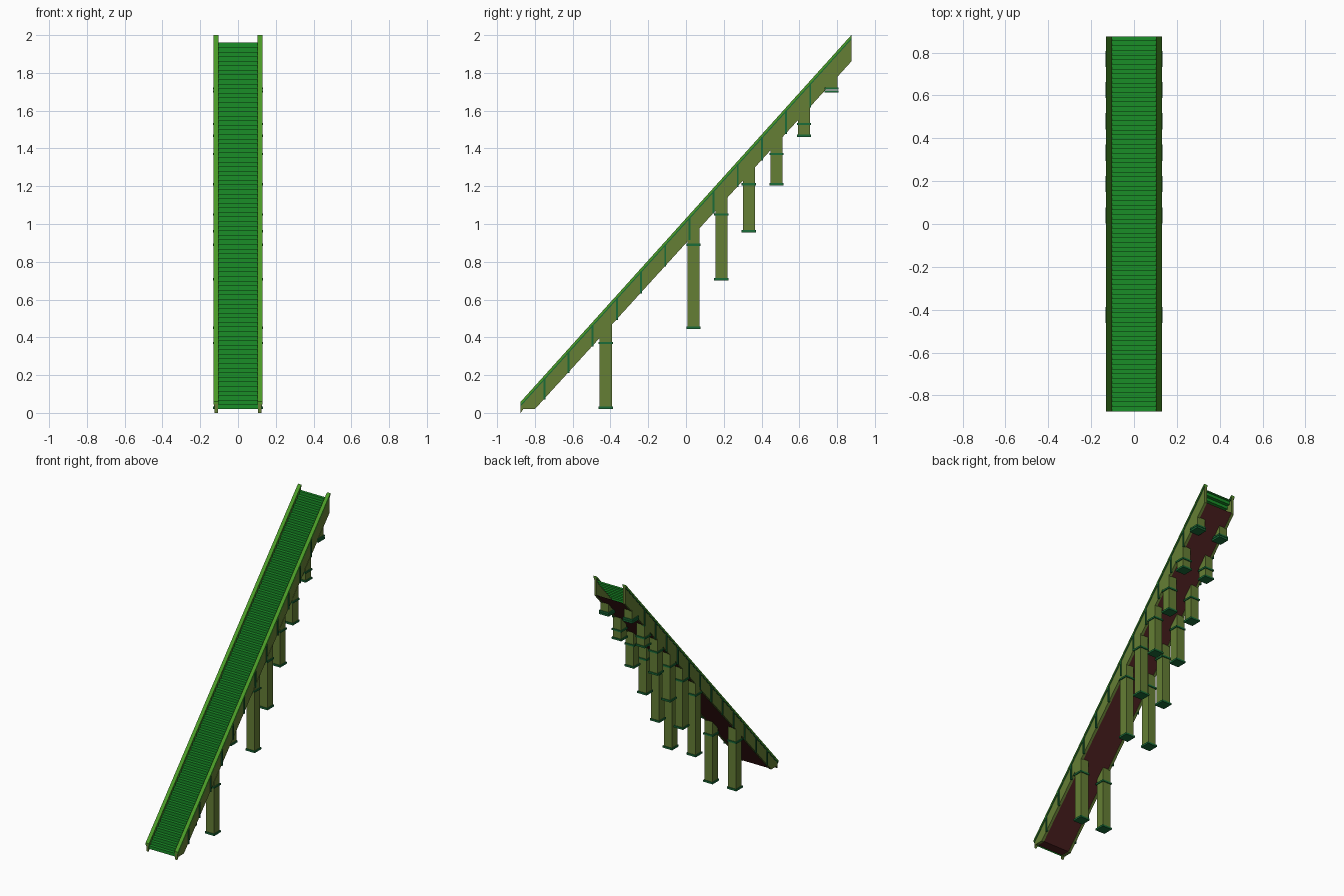
import bpy, bmesh

if "Cube" in bpy.data.objects:
    bpy.data.objects.remove(bpy.data.objects["Cube"])

SLOPE = 1.109
Y0, Y1 = -0.875, 0.875
STEPS = 80


def top_z(y):
    return 2.0 + (y - Y1) * SLOPE


def bottom_z(y):
    return 1.86 + (y - Y1) * 1.0985


def material(name, rgb):
    m = bpy.data.materials.new(name)
    m.diffuse_color = (*rgb, 1)
    m.use_nodes = True
    m.node_tree.nodes["Principled BSDF"].inputs["Base Color"].default_value = m.diffuse_color
    return m


olive = material("olive_paint", (0.13, 0.21, 0.035))
dark_green = material("dark_green_trim", (0.01, 0.15, 0.04))
bright = material("bright_green_rail", (0.07, 0.33, 0.02))
step_green = material("step_green", (0.01, 0.27, 0.02))
red = material("dark_red", (0.08, 0.015, 0.015))


def finish(name, bm, mat, mirror=False):
    me = bpy.data.meshes.new(name)
    bm.to_mesh(me)
    bm.free()
    me.materials.append(mat)
    ob = bpy.data.objects.new(name, me)
    bpy.context.collection.objects.link(ob)
    if mirror:
        ob.modifiers.new("mirror", 'MIRROR')
    return ob


def add_prism(bm, pts, x0, x1):
    """Extrude a closed (y, z) outline from x0 to x1."""
    a = [bm.verts.new((x0, y, z)) for y, z in pts]
    b = [bm.verts.new((x1, y, z)) for y, z in pts]
    bm.faces.new(a)
    bm.faces.new(b[::-1])
    n = len(pts)
    for i in range(n):
        j = (i + 1) % n
        bm.faces.new((a[j], a[i], b[i], b[j]))
    bmesh.ops.recalc_face_normals(bm, faces=bm.faces[:])


def add_box(bm, x, y, z0, z1, hx, hy):
    add_prism(bm, [(y - hy, z0), (y + hy, z0), (y + hy, z1), (y - hy, z1)], x - hx, x + hx)


def add_sheet(bm, pts, half):
    """Sweep an open (y, z) path across the full width."""
    a = [bm.verts.new((-half, y, z)) for y, z in pts]
    b = [bm.verts.new((half, y, z)) for y, z in pts]
    for i in range(len(pts) - 1):
        bm.faces.new((a[i], b[i], b[i + 1], a[i + 1]))


# Side stringers
bm = bmesh.new()
add_prism(bm, [(Y0, 0), (-0.862, 0.02), (-0.80, 0.02), (Y1, bottom_z(Y1)),
               (Y1, top_z(Y1) - 0.01), (Y0, top_z(Y0) - 0.01)], 0.106, 0.125)
finish("stringer", bm, olive, True)

# Sloping rail caps, with a dark line beneath
for name, hi, lo, x0, x1, mat in (("rail_cap", 0, 0.016, 0.103, 0.130, bright),
                                  ("rail_trim", 0.016, 0.024, 0.105, 0.128, dark_green)):
    bm = bmesh.new()
    add_prism(bm, [(Y0, top_z(Y0) - lo), (Y1, top_z(Y1) - lo),
                   (Y1, top_z(Y1) - hi), (Y0, top_z(Y0) - hi)], x0, x1)
    finish(name, bm, mat, True)

# Upright ribs on the outer face of the stringers
bm = bmesh.new()
for i in range(12):
    y = -0.75 + i * 0.128
    add_prism(bm, [(y - 0.005, bottom_z(y) - 0.004), (y + 0.005, bottom_z(y) - 0.004),
                   (y + 0.005, top_z(y) - 0.016), (y - 0.005, top_z(y) - 0.016)], 0.118, 0.131)
finish("stringer_ribs", bm, dark_green, True)

# Flight of steps: risers and treads with a small nosing
run = (Y1 - Y0) / STEPS
rise = (1.96 - 0.02) / STEPS
path = [(Y0 + 0.003, 0.02)]
for i in range(STEPS):
    y, z = Y0 + i * run, 0.02 + (i + 1) * rise
    path += [(y + 0.003, z - 0.006), (y, z - 0.006), (y, z), (y + run + 0.003, z)]
path[-1] = (Y1, 1.96)
bm = bmesh.new()
add_sheet(bm, path, 0.107)
finish("steps", bm, step_green)

# Underside panel
bm = bmesh.new()
add_sheet(bm, [(Y1, bottom_z(Y1) + 0.004), (-0.80, 0.024), (-0.865, 0.024)], 0.107)
finish("underside", bm, red)

# Support columns: (y, foot height, collar height)
columns = [(-0.425, 0.02, 0.37), (0.04, 0.445, 0.89), (0.187, 0.70, 1.05), (0.333, 0.955, 1.21),
           (0.479, 1.205, 1.37), (0.625, 1.46, 1.53), (0.77, 1.695, 1.717)]
shaft, trim = bmesh.new(), bmesh.new()
for y, foot, collar in columns:
    lo, hi = bottom_z(y - 0.032) + 0.01, bottom_z(y + 0.032) + 0.01
    start = foot + 0.004 if collar - foot > 0.05 else collar
    add_prism(shaft, [(y - 0.032, start), (y + 0.032, start),
                      (y + 0.032, hi), (y - 0.032, lo)], 0.063, 0.127)
    add_box(trim, 0.095, y, foot, foot + 0.013, 0.038, 0.038)
    add_box(trim, 0.095, y, collar - 0.006, collar + 0.006, 0.038, 0.038)
finish("support_columns", shaft, olive, True)
finish("column_bands", trim, dark_green, True)
